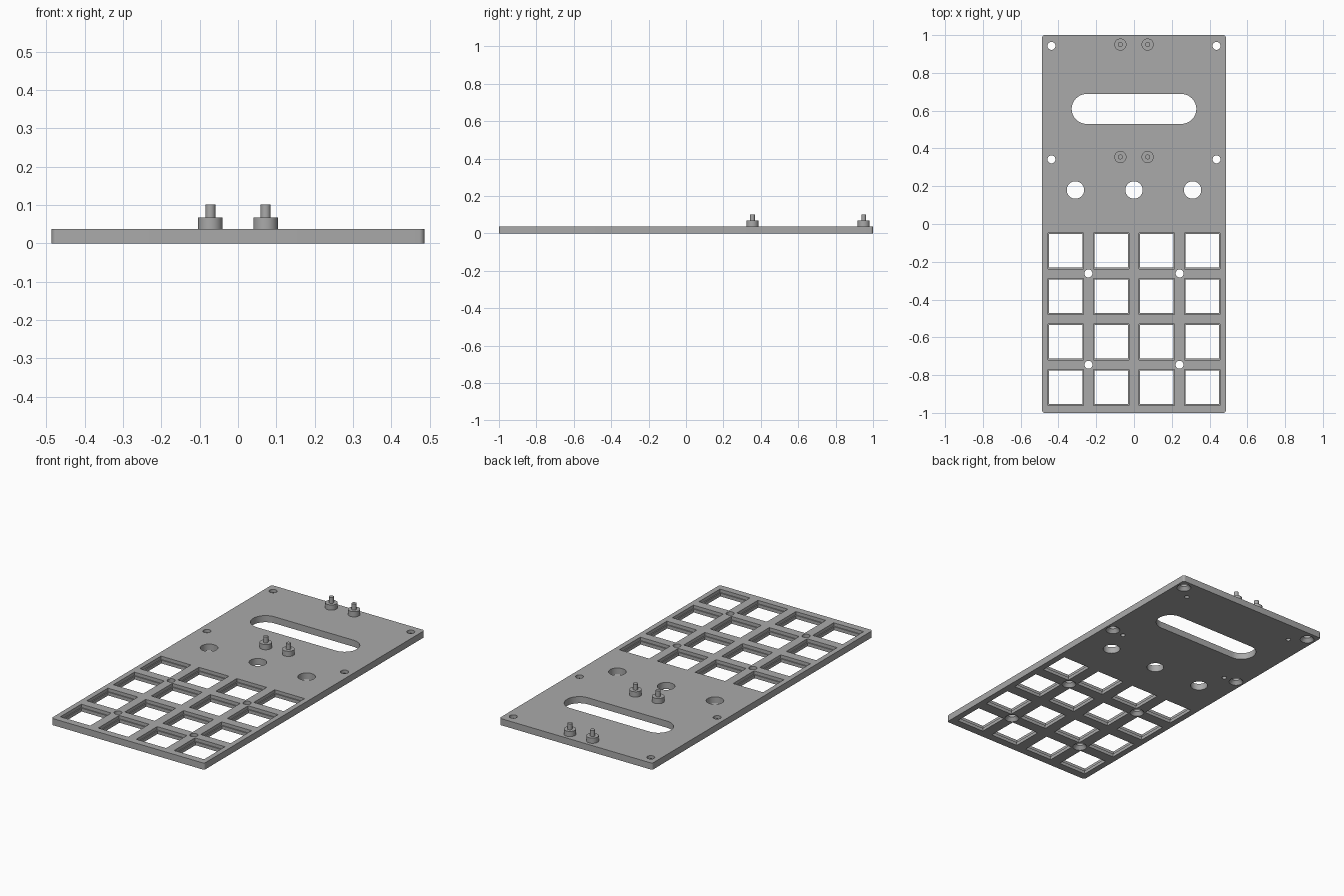
import bpy, bmesh, math

cube = bpy.data.objects.get("Cube")
if cube:
    bpy.data.objects.remove(cube, do_unlink=True)

THICK = 0.038
HALF_X, HALF_Y = 0.486, 1.0
PITCH = 0.241

gray = bpy.data.materials.new("plain gray")
gray.use_nodes = True
gray.diffuse_color = (0.4, 0.4, 0.4, 1)
gray.node_tree.nodes["Principled BSDF"].inputs["Base Color"].default_value = (0.4, 0.4, 0.4, 1)


def rounded(hx, hy, r, steps):
    """Counter-clockwise rounded rectangle outline."""
    pts = []
    for i, (sx, sy) in enumerate([(1, 1), (-1, 1), (-1, -1), (1, -1)]):
        for k in range(steps + 1):
            a = math.pi / 2 * (i + k / steps)
            p = (sx * (hx - r) + r * math.cos(a), sy * (hy - r) + r * math.sin(a))
            if not pts or math.dist(p, pts[-1]) > 1e-5:
                pts.append(p)
    if math.dist(pts[0], pts[-1]) < 1e-5:
        pts.pop()
    return pts


def circle(r, n=40):
    return [(r * math.cos(math.tau * k / n), r * math.sin(math.tau * k / n)) for k in range(n)]


def square(h):
    return [(h, h), (-h, h), (-h, -h), (h, -h)]


def loft(bm, x, y, sections):
    """Closed solid through stacked (z, outline) sections."""
    rings = [[bm.verts.new((x + px, y + py, z)) for px, py in pts] for z, pts in sections]
    n = len(rings[0])
    for low, high in zip(rings, rings[1:]):
        for i in range(n):
            j = (i + 1) % n
            bm.faces.new((low[i], low[j], high[j], high[i]))
    bm.faces.new(rings[0][::-1])
    bm.faces.new(rings[-1])


def finish(bm, name):
    mesh = bpy.data.meshes.new(name)
    bmesh.ops.recalc_face_normals(bm, faces=bm.faces)
    bm.to_mesh(mesh)
    bm.free()
    obj = bpy.data.objects.new(name, mesh)
    bpy.context.collection.objects.link(obj)
    mesh.materials.append(gray)
    return obj


def smooth(obj):
    bpy.ops.object.select_all(action="DESELECT")
    obj.select_set(True)
    bpy.context.view_layer.objects.active = obj
    bpy.ops.object.shade_smooth_by_angle(angle=math.radians(30))


# Face plate
bm = bmesh.new()
loft(bm, 0, 0, [(z, rounded(HALF_X, HALF_Y, 0.013, 6)) for z in (0, THICK)])
plate = finish(bm, "face_plate")

# All openings as one cutter
LOW, HIGH = -0.02, THICK + 0.02
bm = bmesh.new()

# Key openings: narrow below, wider recess above
for col in range(4):
    for row in range(4):
        loft(bm, (col - 1.5) * PITCH, -0.142 - row * PITCH,
             [(LOW, square(0.0885)), (THICK / 2, square(0.0885)),
              (THICK / 2, square(0.095)), (HIGH, square(0.095))])

# Display slot and three knob holes
loft(bm, 0, 0.609, [(z, rounded(0.33, 0.079, 0.079, 12)) for z in (LOW, HIGH)])
for x in (-0.31, 0, 0.31):
    loft(bm, x, 0.18, [(z, circle(0.046)) for z in (LOW, HIGH)])

# Screw holes, countersunk from below
screws = [(0.437, 0.943), (0.437, 0.342), (PITCH, -0.262), (PITCH, -0.745)]
for x, y in screws:
    for side in (-1, 1):
        loft(bm, side * x, y, [(LOW, circle(0.038)), (0, circle(0.038)),
                               (0.02, circle(0.021)), (HIGH, circle(0.021))])

# Small blind holes in the underside
for x in (-0.36, 0.36):
    for y in (0.335, 0.876):
        loft(bm, x, y, [(LOW, circle(0.013, 24)), (0.026, circle(0.013, 24))])

cutter = finish(bm, "opening_cutter")
cutter.hide_render = True

cut = plate.modifiers.new("openings", "BOOLEAN")
cut.operation = "DIFFERENCE"
cut.solver = "EXACT"
cut.object = cutter
bpy.context.view_layer.objects.active = plate
bpy.ops.object.modifier_apply(modifier=cut.name)
bpy.data.objects.remove(cutter, do_unlink=True)
smooth(plate)

# Stepped locating pegs
for place, y in (("back", 0.95), ("middle", 0.355)):
    for side, x in (("right", -0.072), ("left", 0.072)):
        bm = bmesh.new()
        loft(bm, x, y, [(THICK - 0.002, circle(0.032)), (0.068, circle(0.032)),
                        (0.068, circle(0.013)), (0.102, circle(0.013))])
        smooth(finish(bm, f"{place}_{side}_peg"))
